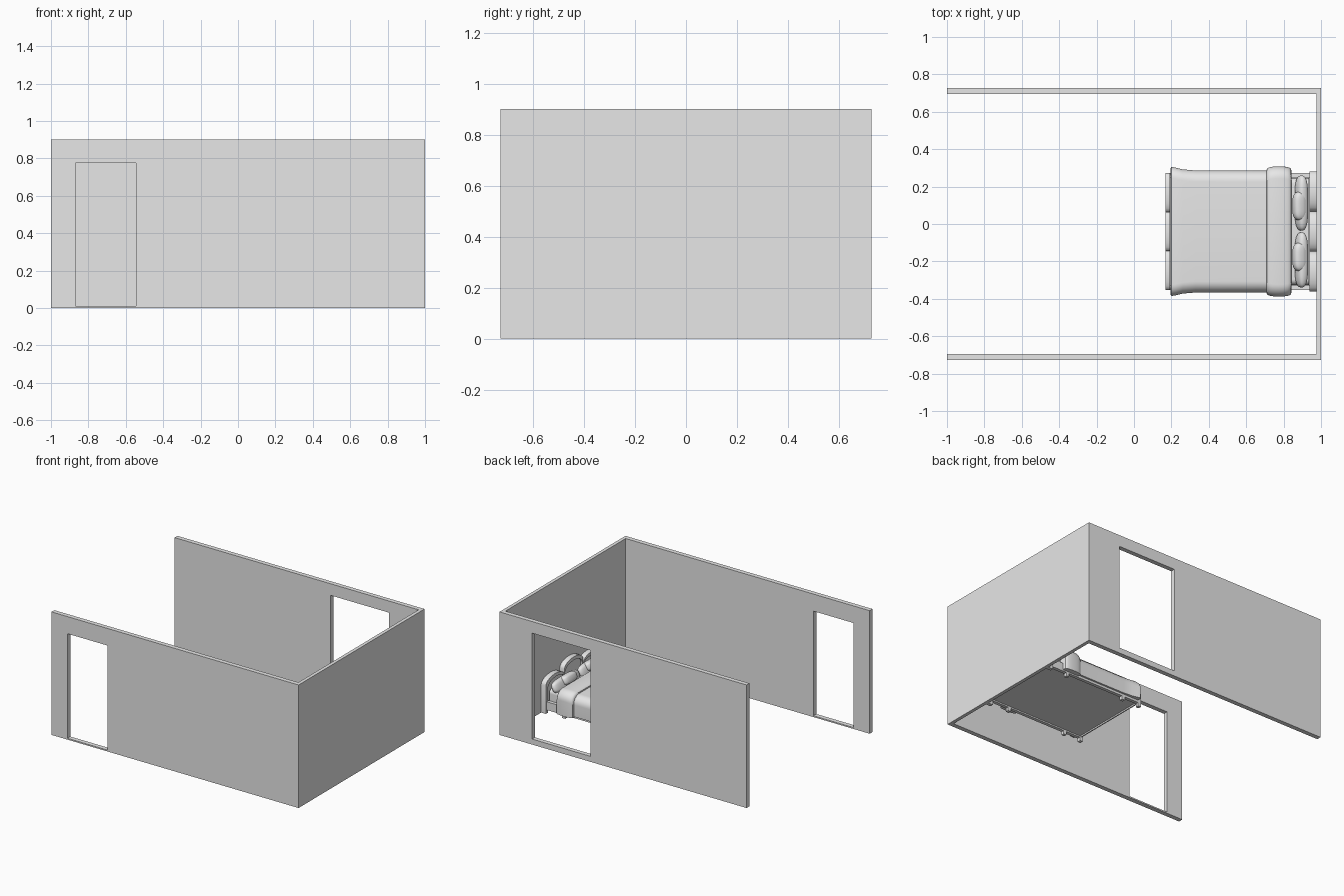
import bpy, bmesh, math
from mathutils import Vector

cube = bpy.data.objects.get("Cube")
if cube:
    bpy.data.objects.remove(cube, do_unlink=True)

GREY = bpy.data.materials.new("plain grey")
GREY.use_nodes = True
GREY.diffuse_color = (0.8, 0.8, 0.8, 1)
GREY.node_tree.nodes["Principled BSDF"].inputs["Base Color"].default_value = (0.8, 0.8, 0.8, 1)

MID = -0.04    # centre line of the bed along y


def finish(name, bm, smooth=False):
    bmesh.ops.recalc_face_normals(bm, faces=bm.faces)
    mesh = bpy.data.meshes.new(name)
    bm.to_mesh(mesh)
    bm.free()
    obj = bpy.data.objects.new(name, mesh)
    bpy.context.collection.objects.link(obj)
    mesh.materials.append(GREY)
    if smooth:
        bpy.ops.object.select_all(action='DESELECT')
        obj.select_set(True)
        bpy.context.view_layer.objects.active = obj
        bpy.ops.object.shade_smooth_by_angle(angle=math.radians(40))
    return obj


def box(name, lo, hi):
    bm = bmesh.new()
    bmesh.ops.create_cube(bm, size=1)
    for v in bm.verts:
        v.co = Vector([(a + b) / 2 + c * (b - a) for a, b, c in zip(lo, hi, v.co)])
    return finish(name, bm)


def extrude(bm, direction):
    """Thicken a flat sheet into a closed slab."""
    out = bmesh.ops.extrude_face_region(bm, geom=bm.faces[:], use_keep_orig=True)
    moved = [g for g in out["geom"] if isinstance(g, bmesh.types.BMVert)]
    bmesh.ops.translate(bm, verts=moved, vec=direction)


def wall_with_opening(name, y, thickness, x0, x1, z0, z1):
    xs, zs = (-1, x0, x1, 1), (0, z0, z1, 0.9)
    bm = bmesh.new()
    grid = [[bm.verts.new((x, y, z)) for z in zs] for x in xs]
    for i in range(3):
        for j in range(3):
            if (i, j) != (1, 1):
                bm.faces.new((grid[i][j], grid[i+1][j], grid[i+1][j+1], grid[i][j+1]))
    extrude(bm, (0, thickness, 0))
    return finish(name, bm)


# Room walls, open on one end
wall_with_opening("front_wall", -0.728, 0.033, -0.87, -0.545, 0.01, 0.775)
wall_with_opening("back_wall", 0.728, -0.033, 0.262, 0.737, 0.04, 0.815)
box("end_wall", (0.975, -0.695, 0), (1, 0.695, 0.9))


def scallops(half, side, outer_rise, middle_rise, steps=10):
    """Board top outline as three arches, with a straight post on each side."""
    width = 2 * half / 3
    pts = [(MID - half, 0)]
    for k in range(3):
        centre = MID + (k - 1) * width
        base = side + (middle_rise - outer_rise if k == 1 else 0)
        for s in range(steps + 1):
            a = math.pi * (1 - s / steps)
            pts.append((centre + width / 2 * math.cos(a), base + outer_rise * math.sin(a)))
    return pts + [(MID + half, 0)]


def board(name, x0, x1, half, side, outer_rise, middle_rise, rim):
    outer = scallops(half, side, outer_rise, middle_rise)
    k = 1 - rim / half
    inner = [(MID + (y - MID) * k, max(z - rim, 0)) for y, z in outer]
    # Raised border
    bm = bmesh.new()
    a = [bm.verts.new((x0, *p)) for p in outer]
    b = [bm.verts.new((x0, *p)) for p in inner]
    for i in range(len(a) - 1):
        bm.faces.new((a[i], a[i+1], b[i+1], b[i]))
    extrude(bm, (x1 - x0, 0, 0))
    finish(name + "_rim", bm, True)
    # Recessed panel
    third = (x1 - x0) / 3
    bm = bmesh.new()
    bm.faces.new([bm.verts.new((x0 + third, y, max(z, 0.03))) for y, z in inner])
    extrude(bm, (third, 0, 0))
    finish(name + "_panel", bm)


board("headboard", 0.937, 0.975, 0.322, 0.205, 0.05, 0.09, 0.025)
board("footboard", 0.168, 0.192, 0.312, 0.095, 0.03, 0.05, 0.025)

# Bed frame and mattress
box("bed_base", (0.19, MID - 0.29, 0.035), (0.94, MID + 0.29, 0.06))
for side, name in ((-1, "right"), (1, "left")):
    y = MID + side * 0.3
    box(name + "_side_rail", (0.19, y - 0.012, 0.025), (0.94, y + 0.012, 0.085))
    for x in (0.32, 0.8):
        box(name + "_foot", (x - 0.012, y - 0.012, 0), (x + 0.012, y + 0.012, 0.03))


def drape(name, stations, radius, bottom):
    """Loft a rounded arch section along x; each station is x, half width, top."""
    bm = bmesh.new()
    rings = []
    for x, half, top in stations:
        ring = [(-half, bottom)]
        for side, start in ((-1, math.pi), (1, math.pi / 2)):
            for s in range(9):
                a = start - s / 8 * math.pi / 2
                ring.append((side * (half - radius) + radius * math.cos(a),
                             top - radius + radius * math.sin(a)))
        ring.append((half, bottom))
        rings.append([bm.verts.new((x, MID + y, z)) for y, z in ring])
    n = len(rings[0])
    for r, q in zip(rings, rings[1:]):
        for i in range(n):
            bm.faces.new((r[i], r[(i+1) % n], q[(i+1) % n], q[i]))
    bm.faces.new(rings[0])
    bm.faces.new(rings[-1])
    return finish(name, bm, True)


drape("mattress", [(0.2, 0.285, 0.165), (0.935, 0.285, 0.165)], 0.03, 0.06)
drape("blanket", [(0.194, 0.335, 0.165), (0.2, 0.345, 0.178), (0.22, 0.342, 0.185),
                  (0.26, 0.332, 0.187), (0.33, 0.326, 0.188), (0.75, 0.325, 0.188)],
      0.06, 0.042)
fold = []
for s in range(13):
    a = math.pi * s / 12
    bulge = math.sin(a) ** 0.5 if 0 < s < 12 else 0
    fold.append((0.775 - 0.067 * math.cos(a), 0.322 + 0.026 * bulge, 0.183 + 0.026 * bulge))
drape("blanket_fold", fold, 0.065, 0.035)


def pillow(name, centre, size, lean):
    bm = bmesh.new()
    bmesh.ops.create_uvsphere(bm, u_segments=28, v_segments=16, radius=1)
    for v in bm.verts:
        x, y, z = (math.copysign(abs(c) ** p, c) * s
                   for c, p, s in zip(v.co, (0.85, 0.55, 0.6), size))
        c, s = math.cos(lean), math.sin(lean)
        v.co = Vector(centre) + Vector((c * x + s * z, y, c * z - s * x))
    return finish(name, bm, True)


# Two large pillows against the headboard, two small ones in front
for side, name in ((-1, "right"), (1, "left")):
    pillow(name + "_large_pillow", (0.895, MID + side * 0.152, 0.185),
           (0.03, 0.148, 0.045), 0.4)
    pillow(name + "_small_pillow", (0.885, MID + side * 0.136, 0.205),
           (0.036, 0.076, 0.034), 0.4)
